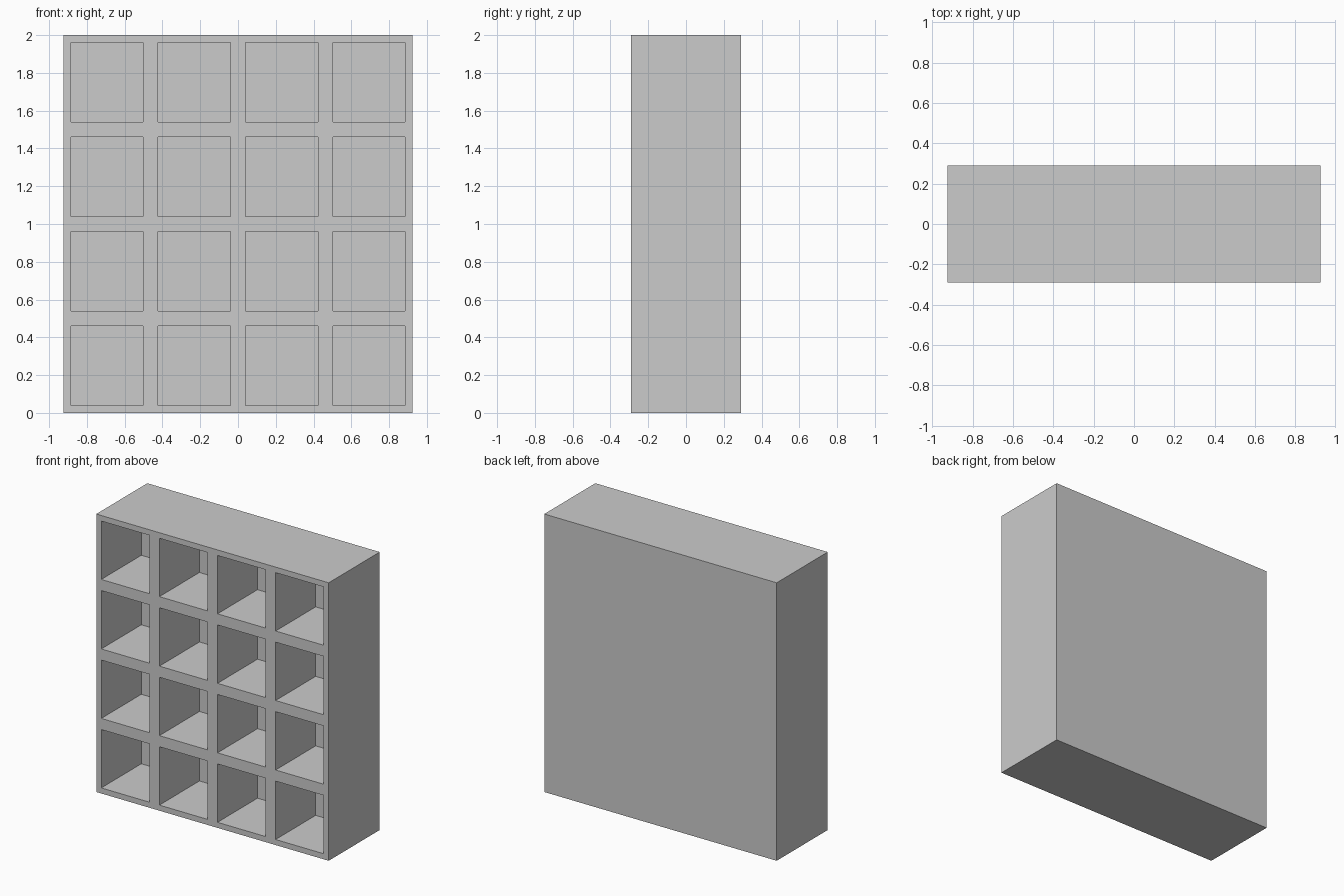
import bpy

cube = bpy.data.objects.get("Cube")
if cube:
    bpy.data.objects.remove(cube, do_unlink=True)

WIDTH, DEPTH, HEIGHT = 1.85, 0.58, 2.0
COLS, ROWS = 4, 4
BORDER = 0.04            # half the thickness of a divider
CELL_DEPTH = 0.455
PITCH_X, PITCH_Z = WIDTH / COLS, HEIGHT / ROWS
FRONT = -DEPTH / 2

grey = bpy.data.materials.new("plain grey")
grey.use_nodes = True
grey.diffuse_color = (0.6, 0.6, 0.6, 1)
grey.node_tree.nodes["Principled BSDF"].inputs["Base Color"].default_value = (0.6, 0.6, 0.6, 1)


def add_mesh(name, verts, faces):
    mesh = bpy.data.meshes.new(name)
    mesh.from_pydata(verts, [], faces)
    mesh.materials.append(grey)
    obj = bpy.data.objects.new(name, mesh)
    bpy.context.collection.objects.link(obj)
    return obj


def add_boxes(name, boxes):
    """One mesh made of boxes, each given as low and high corners."""
    verts, faces = [], []
    for lo, hi in boxes:
        n = len(verts)
        verts += [(x, y, z) for x in (lo[0], hi[0]) for y in (lo[1], hi[1]) for z in (lo[2], hi[2])]
        for quad in ("0132", "4675", "0451", "2376", "0264", "1573"):
            faces.append([n + int(c) for c in quad])
    return add_mesh(name, verts, faces)


# Solid cabinet block
cabinet = add_boxes("cabinet", [((-WIDTH / 2, FRONT, 0), (WIDTH / 2, -FRONT, HEIGHT))])

# Grid of open compartments, sunk into the front
cells = []
for col in range(COLS):
    for row in range(ROWS):
        x, z = -WIDTH / 2 + col * PITCH_X, row * PITCH_Z
        cells.append(((x + BORDER, FRONT - 0.1, z + BORDER),
                      (x + PITCH_X - BORDER, FRONT + CELL_DEPTH, z + PITCH_Z - BORDER)))
cutter = add_boxes("compartment_cutter", cells)

cut = cabinet.modifiers.new("compartments", "BOOLEAN")
cut.operation = "DIFFERENCE"
cut.solver = "EXACT"
cut.object = cutter

# Apply the cut and discard the cutter
bpy.context.view_layer.objects.active = cabinet
cabinet.select_set(True)
bpy.ops.object.modifier_apply(modifier=cut.name)
bpy.data.objects.remove(cutter, do_unlink=True)
